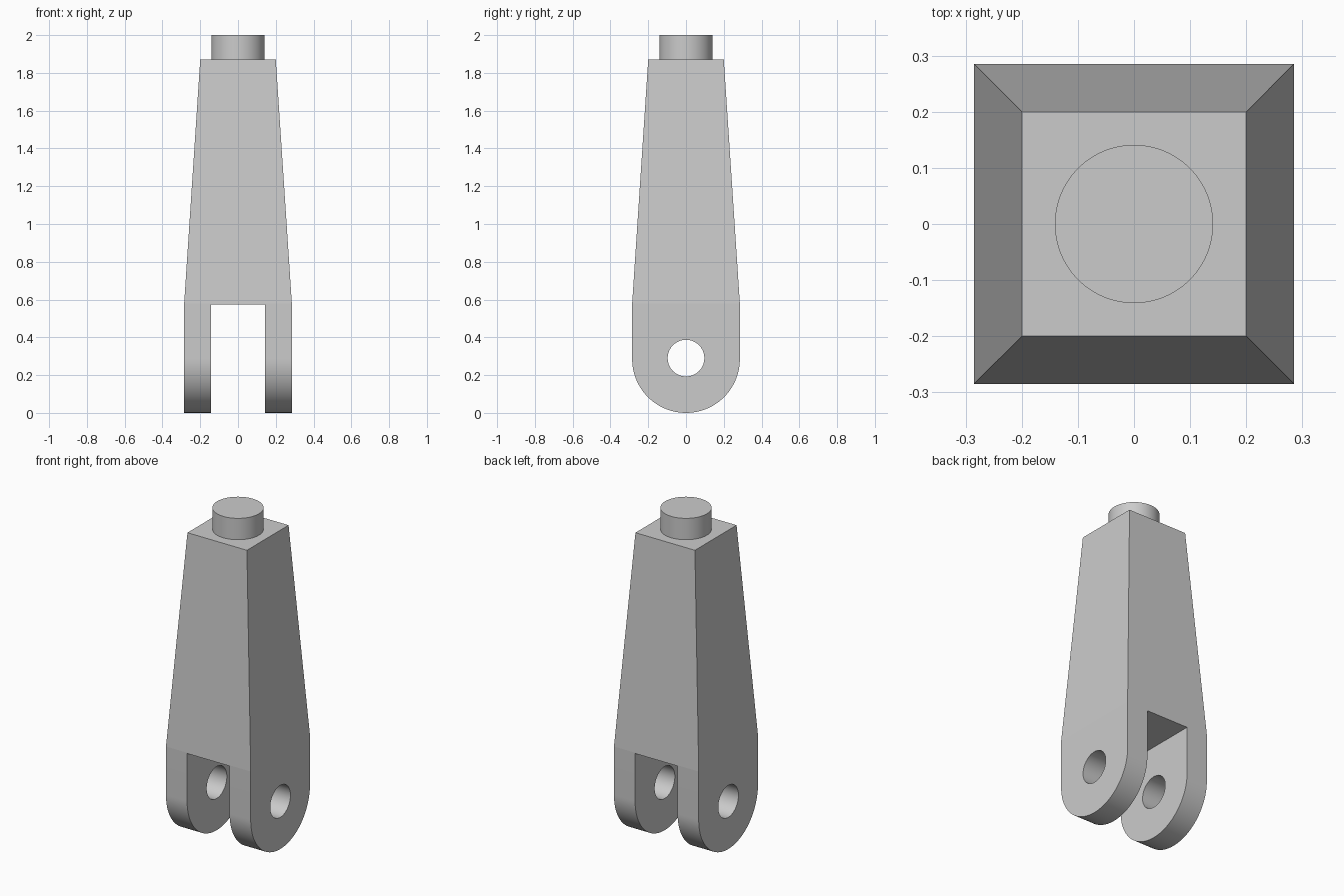
import bpy, bmesh, math
from mathutils import Matrix, Vector

cube = bpy.data.objects.get("Cube")
if cube:
    bpy.data.objects.remove(cube, do_unlink=True)

HALF, TOP_HALF = 0.285, 0.2
SHOULDER, TOP = 0.58, 1.87
SLOT_HALF, SLOT_TOP = 0.143, 0.575
SEGMENTS = 64

grey = bpy.data.materials.new("light_grey")
grey.use_nodes = True
grey.diffuse_color = (0.6, 0.6, 0.6, 1)
grey.node_tree.nodes["Principled BSDF"].inputs["Base Color"].default_value = (0.6, 0.6, 0.6, 1)


def make_object(name, bm):
    bmesh.ops.recalc_face_normals(bm, faces=bm.faces)
    mesh = bpy.data.meshes.new(name)
    bm.to_mesh(mesh)
    bm.free()
    mesh.materials.append(grey)
    ob = bpy.data.objects.new(name, mesh)
    bpy.context.collection.objects.link(ob)
    return ob


def select_only(ob):
    bpy.ops.object.select_all(action='DESELECT')
    ob.select_set(True)
    bpy.context.view_layer.objects.active = ob


def cylinder(name, radius, depth, matrix):
    bm = bmesh.new()
    bmesh.ops.create_cone(bm, cap_ends=True, segments=2 * SEGMENTS, radius1=radius,
                          radius2=radius, depth=depth, matrix=matrix)
    return make_object(name, bm)


def smooth(ob):
    select_only(ob)
    bpy.ops.object.shade_smooth_by_angle(angle=math.radians(3.3))


# Body: round-bottomed side profile, extruded across, then tapered above the shoulder
bm = bmesh.new()
profile = [(HALF, TOP)]
for i in range(SEGMENTS + 1):
    a = -math.pi * i / SEGMENTS
    profile.append((HALF * math.cos(a), HALF + HALF * math.sin(a)))
profile.append((-HALF, TOP))
face = bm.faces.new([bm.verts.new((-HALF, y, z)) for y, z in profile])
extruded = bmesh.ops.extrude_face_region(bm, geom=[face])
bmesh.ops.translate(bm, vec=(2 * HALF, 0, 0),
                    verts=[g for g in extruded["geom"] if isinstance(g, bmesh.types.BMVert)])
bmesh.ops.bisect_plane(bm, geom=bm.verts[:] + bm.edges[:] + bm.faces[:],
                       plane_co=(0, 0, SHOULDER), plane_no=(0, 0, 1))
for v in bm.verts:
    if v.co.z > TOP - 0.01:
        v.co.x *= TOP_HALF / HALF
        v.co.y *= TOP_HALF / HALF
body = make_object("fork_body", bm)

# Cutters: slot between the fork arms, and the cross pin hole
bm = bmesh.new()
low = -0.1
bmesh.ops.create_cube(bm, size=1, matrix=Matrix.Translation((0, 0, (SLOT_TOP + low) / 2))
                      @ Matrix.Diagonal((2 * SLOT_HALF, 1, SLOT_TOP - low, 1)))
slot = make_object("slot_cutter", bm)
hole = cylinder("pin_hole_cutter", 0.097, 1,
                Matrix.Translation((0, 0, 0.29)) @ Matrix.Rotation(math.pi / 2, 4, 'Y'))

for cutter in (slot, hole):
    cutter.hide_render = True
    mod = body.modifiers.new(cutter.name, 'BOOLEAN')
    mod.operation = 'DIFFERENCE'
    mod.solver = 'EXACT'
    mod.object = cutter
    select_only(body)
    bpy.ops.object.modifier_apply(modifier=mod.name)
for cutter in (slot, hole):
    bpy.data.objects.remove(cutter, do_unlink=True)
smooth(body)

# Round stud on top
stud = cylinder("top_stud", 0.141, 2 - TOP, Matrix.Translation((0, 0, (2 + TOP) / 2)))
smooth(stud)
